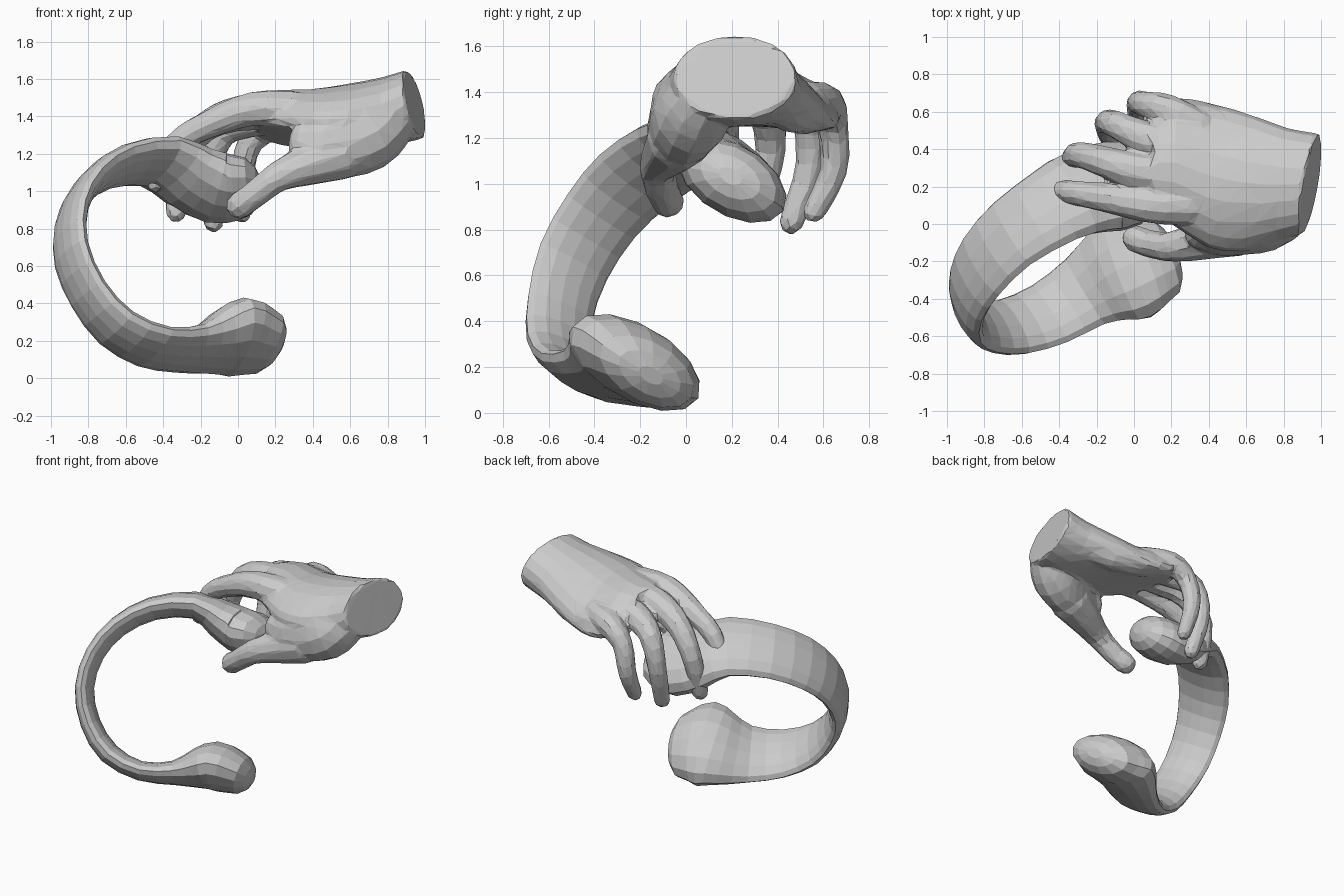
import bpy, bmesh, math
from mathutils import Vector


def spline(rows, steps):
    """Catmull-Rom through rows of numbers."""
    out = []
    rows = [Vector(r) for r in rows]
    for i in range(len(rows) - 1):
        p0, p1 = rows[max(i - 1, 0)], rows[i]
        p2, p3 = rows[i + 1], rows[min(i + 2, len(rows) - 1)]
        for s in range(steps):
            t = s / steps
            out.append(0.5 * (2 * p1 + (p2 - p0) * t + (2 * p0 - 5 * p1 + 4 * p2 - p3) * t ** 2
                              + (3 * p1 - p0 - 3 * p2 + p3) * t ** 3))
    return out + [rows[-1]]


def skin(bm, rings):
    """Bridge rings of points and close both ends."""
    vs = [[bm.verts.new(p) for p in ring] for ring in rings]
    n = len(vs[0])
    for a, b in zip(vs, vs[1:]):
        for i in range(n):
            bm.faces.new((a[i], a[(i + 1) % n], b[(i + 1) % n], b[i]))
    bm.faces.new(vs[0])
    bm.faces.new(vs[-1])


def tube(bm, rows, hint, sides, steps):
    """Round-ended elliptical tube; rows are x, y, z, half width along hint, half thickness."""
    rows = [list(r) for r in spline(rows, steps)]

    def dome(end, before):
        c, d = Vector(end[:3]), (Vector(end[:3]) - Vector(before[:3])).normalized()
        r = min(end[3], end[4])
        return [list(c + d * r * k) + [end[3] * f, end[4] * f]
                for k, f in ((0.5, 0.86), (0.82, 0.57), (0.97, 0.22))]

    rows = dome(rows[0], rows[1])[::-1] + rows + dome(rows[-1], rows[-2])
    rings = []
    for i, r in enumerate(rows):
        c = Vector(r[:3])
        t = (Vector(rows[min(i + 1, len(rows) - 1)][:3]) - Vector(rows[max(i - 1, 0)][:3])).normalized()
        w = (hint - t * hint.dot(t)).normalized()
        m = t.cross(w)
        angles = [2 * math.pi * k / sides for k in range(sides)]
        rings.append([c + w * r[3] * math.cos(a) + m * r[4] * math.sin(a) for a in angles])
    skin(bm, rings)


def finish(bm, name):
    bmesh.ops.recalc_face_normals(bm, faces=bm.faces)
    me = bpy.data.meshes.new(name)
    bm.to_mesh(me)
    bm.free()
    ob = bpy.data.objects.new(name, me)
    bpy.context.collection.objects.link(ob)
    return ob


# Curved handle: a flattened C with a bulb at each end
handle = [
    (0.09, -0.19, 0.20, 0.28, 0.15), (-0.01, -0.22, 0.22, 0.33, 0.165),
    (-0.12, -0.27, 0.195, 0.29, 0.135), (-0.26, -0.36, 0.16, 0.23, 0.08),
    (-0.45, -0.48, 0.17, 0.20, 0.065), (-0.65, -0.55, 0.27, 0.18, 0.07),
    (-0.80, -0.55, 0.45, 0.17, 0.065), (-0.89, -0.49, 0.66, 0.18, 0.06),
    (-0.89, -0.37, 0.86, 0.19, 0.06), (-0.81, -0.22, 1.02, 0.21, 0.065),
    (-0.65, -0.05, 1.13, 0.22, 0.075), (-0.42, 0.10, 1.16, 0.24, 0.09),
    (-0.26, 0.17, 1.08, 0.26, 0.13), (-0.12, 0.20, 1.02, 0.27, 0.155),
    (-0.02, 0.20, 1.02, 0.25, 0.15)]
bm = bmesh.new()
tube(bm, handle, Vector((-0.39, 0.79, -0.47)), 14, 2)
finish(bm, "curved_handle")

# Palm and wrist: arched sections x, y, z, half width, half thickness, arch, roll, cut slant
palm = [
    (0.945, 0.215, 1.465, 0.27, 0.185, 0.0, 0.0, 1.0), (0.80, 0.21, 1.43, 0.30, 0.18, 0.02, 0.0, 0.6),
    (0.60, 0.22, 1.415, 0.37, 0.16, 0.06, 0.02, 0.2), (0.40, 0.26, 1.405, 0.39, 0.14, 0.08, 0.05, 0.0),
    (0.22, 0.33, 1.415, 0.345, 0.125, 0.08, 0.05, 0.0), (0.10, 0.32, 1.425, 0.27, 0.10, 0.06, 0.04, 0.0)]
bm = bmesh.new()
rings = []
for x, y, z, hw, ht, arch, roll, slant in spline(palm, 2):
    ring = []
    for k in range(20):
        a = 2 * math.pi * k / 20
        u, v = math.cos(a), math.sin(a)
        ring.append((x + slant * (0.17 * hw * u - 0.23 * ht * v), y + hw * u,
                     z + ht * v - arch * u * u - roll * u))
    rings.append(ring)
skin(bm, rings)

# Fleshy pads under the thumb side and the little-finger side of the palm
SIDE = Vector((0, 1, 0.01))
tube(bm, [(0.78, 0.06, 1.36, 0.16, 0.17), (0.70, 0.02, 1.30, 0.17, 0.19),
          (0.57, -0.02, 1.26, 0.15, 0.19), (0.44, -0.05, 1.25, 0.12, 0.16),
          (0.36, -0.05, 1.26, 0.09, 0.12)], SIDE, 12, 2)
tube(bm, [(0.80, 0.36, 1.40, 0.11, 0.11), (0.58, 0.47, 1.32, 0.11, 0.10),
          (0.35, 0.55, 1.31, 0.10, 0.09)], SIDE, 12, 2)

# Thumb and fingers: x, y, z, radius
digits = {
    "thumb": [(0.55, -0.03, 1.20, 0.145), (0.40, -0.07, 1.15, 0.12),
              (0.22, -0.12, 1.08, 0.085), (0.10, -0.11, 0.99, 0.075), (0.01, -0.08, 0.925, 0.075)],
    "index": [(0.30, 0.10, 1.43, 0.11), (0.08, 0.10, 1.44, 0.095), (-0.15, 0.14, 1.36, 0.078),
              (-0.34, 0.17, 1.245, 0.065), (-0.44, 0.18, 1.04, 0.05)],
    "middle": [(0.30, 0.25, 1.43, 0.11), (0.03, 0.28, 1.42, 0.10), (-0.18, 0.34, 1.34, 0.082),
               (-0.31, 0.37, 1.15, 0.068), (-0.33, 0.31, 0.89, 0.058)],
    "ring": [(0.30, 0.42, 1.40, 0.10), (0.08, 0.45, 1.38, 0.093), (-0.09, 0.53, 1.30, 0.076),
             (-0.15, 0.54, 1.08, 0.064), (-0.13, 0.46, 0.835, 0.056)],
    "little": [(0.35, 0.52, 1.36, 0.09), (0.18, 0.61, 1.35, 0.085), (0.06, 0.64, 1.25, 0.07),
               (0.02, 0.645, 1.06, 0.062), (0.02, 0.56, 0.88, 0.052)],
}
for path in digits.values():
    tube(bm, [p + (p[3],) for p in path], SIDE, 10, 3)
hand = finish(bm, "hand")

# Fuse the hand into one skin, then reduce it to flat facets
fuse = hand.modifiers.new("fuse", 'REMESH')
fuse.mode = 'VOXEL'
fuse.voxel_size = 0.014
soften = hand.modifiers.new("soften", 'SMOOTH')
soften.iterations = 6
facets = hand.modifiers.new("facets", 'DECIMATE')
facets.ratio = 0.04
